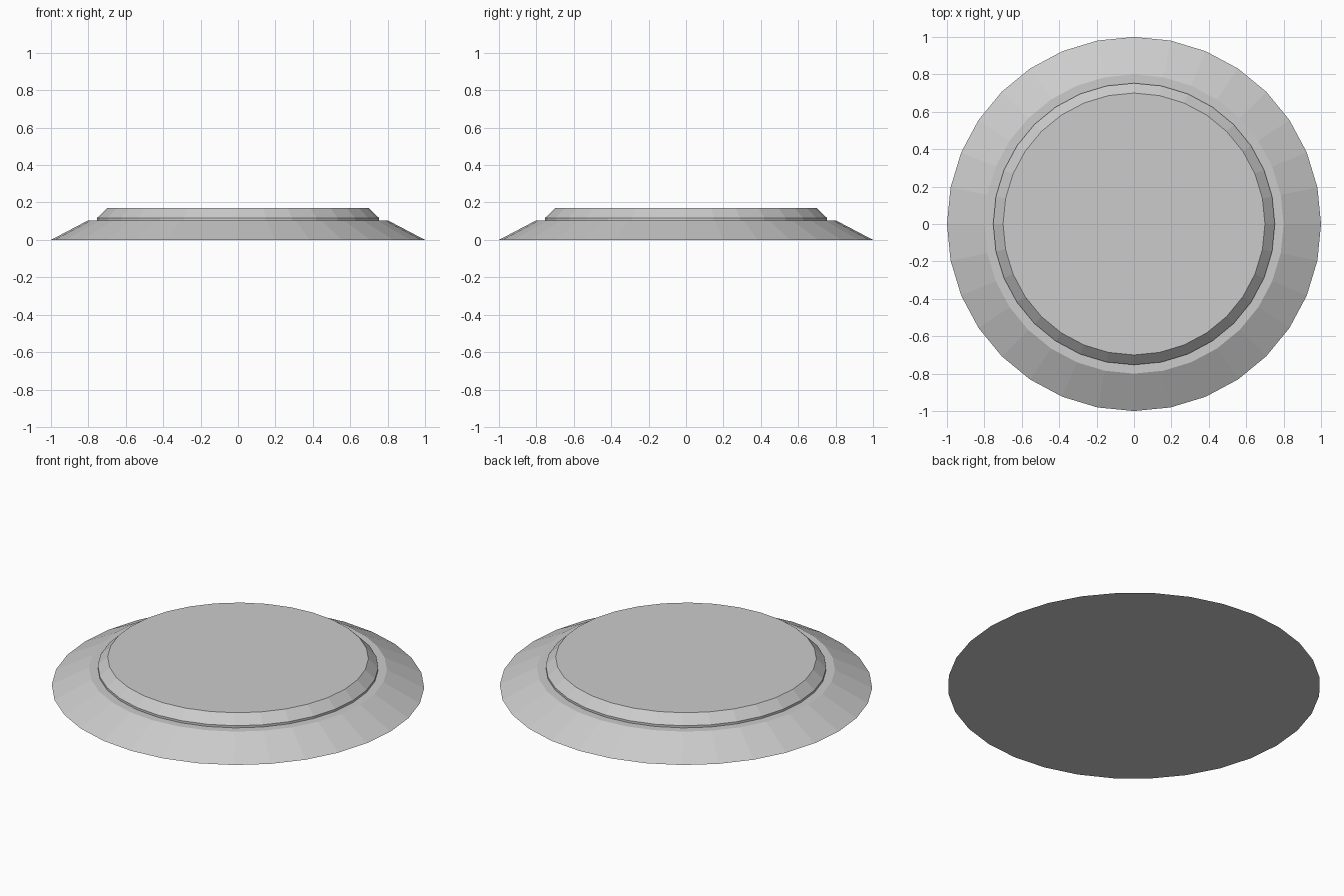
import bpy, bmesh
from math import cos, sin, tau

if "Cube" in bpy.data.objects:
    bpy.data.objects.remove(bpy.data.objects["Cube"])

SIDES = 32


def lathe(name, profile):
    """Closed flat-shaded solid turned from (radius, height) points."""
    bm = bmesh.new()
    rings = [[bm.verts.new((r * cos(tau * i / SIDES), r * sin(tau * i / SIDES), z))
              for i in range(SIDES)] for r, z in profile]
    for low, high in zip(rings, rings[1:]):
        for i in range(SIDES):
            j = (i + 1) % SIDES
            bm.faces.new((low[i], low[j], high[j], high[i]))
    bm.faces.new(rings[0][::-1])
    bm.faces.new(rings[-1])
    mesh = bpy.data.meshes.new(name)
    bm.to_mesh(mesh)
    bm.free()
    obj = bpy.data.objects.new(name, mesh)
    bpy.context.collection.objects.link(obj)
    return obj


# Sloped base, flat ledge and raised chamfered plate in one turned profile
lathe("round_pressure_plate", [
    (1.0, 0.0), (0.8, 0.105), (0.753, 0.105), (0.753, 0.118), (0.70, 0.17)])
